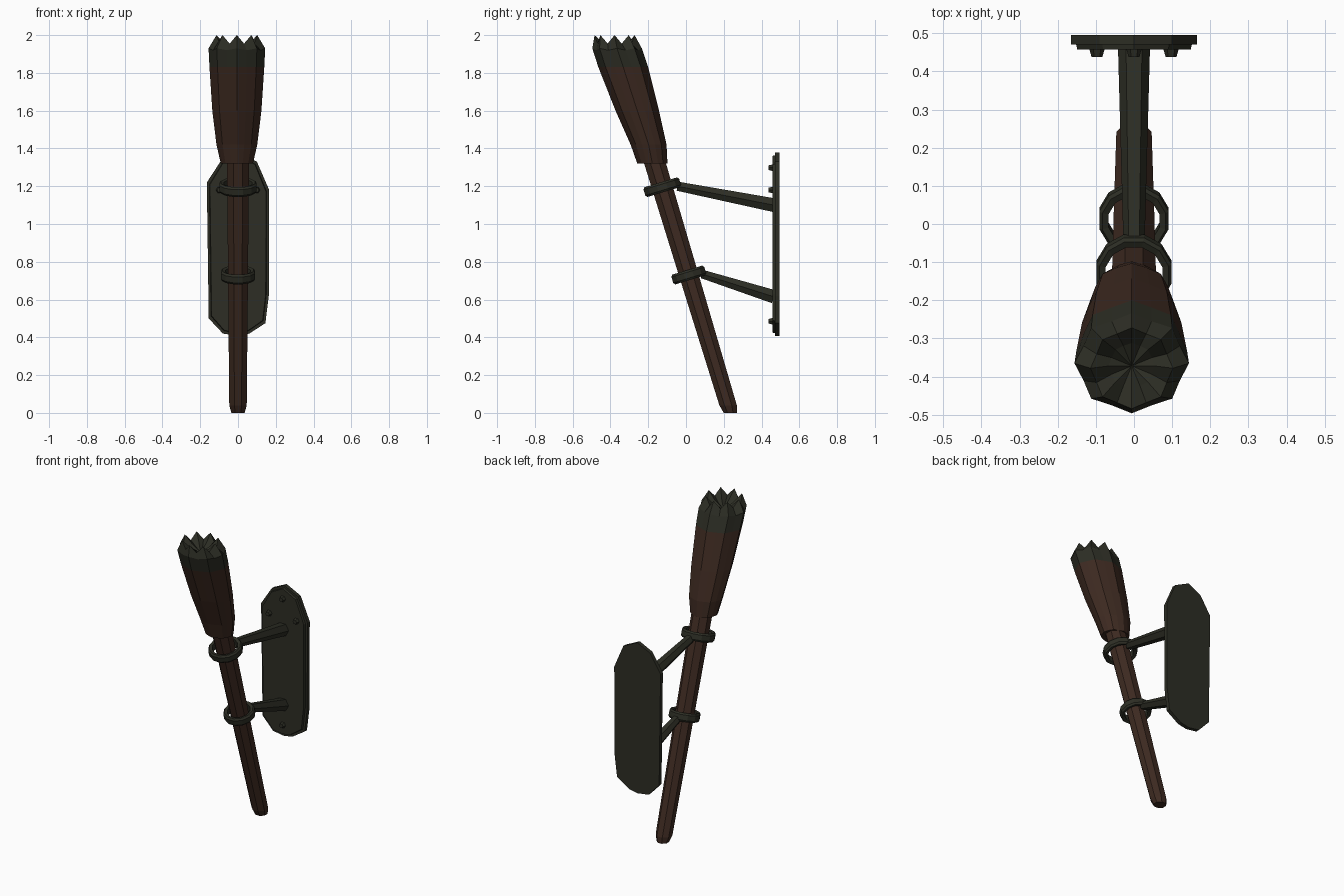
import bpy, bmesh, math
from mathutils import Vector, Matrix

if "Cube" in bpy.data.objects:
    bpy.data.objects.remove(bpy.data.objects["Cube"], do_unlink=True)


def material(name, rgb):
    m = bpy.data.materials.new(name)
    m.use_nodes = True
    m.diffuse_color = (*rgb, 1)
    m.node_tree.nodes["Principled BSDF"].inputs["Base Color"].default_value = (*rgb, 1)
    return m


iron = material("dark_iron", (0.026, 0.027, 0.018))
wood = material("dark_wood", (0.047, 0.023, 0.015))


def finish(name, bm, *mats):
    bmesh.ops.recalc_face_normals(bm, faces=bm.faces)
    mesh = bpy.data.meshes.new(name)
    bm.to_mesh(mesh)
    bm.free()
    for m in mats:
        mesh.materials.append(m)
    obj = bpy.data.objects.new(name, mesh)
    bpy.context.collection.objects.link(obj)
    return obj


def ring(centre, rx, ry, sides, turn=0.0):
    angles = [2 * math.pi * (i + turn) / sides for i in range(sides)]
    return [Vector(centre) + Vector((rx * math.sin(a), -ry * math.cos(a), 0)) for a in angles]


def bridge(bm, rings, closed=False):
    """Skin a list of point rings; cap the ends unless closed into a loop."""
    loops = [[bm.verts.new(p) for p in r] for r in rings]
    n = len(loops[0])
    pairs = list(zip(loops, loops[1:])) + ([(loops[-1], loops[0])] if closed else [])
    for a, b in pairs:
        for i in range(n):
            j = (i + 1) % n
            bm.faces.new((a[i], a[j], b[j], b[i]))
    if not closed:
        bm.faces.new(loops[0])
        bm.faces.new(loops[-1])
    return loops


# Leaning wooden handle
def axis(z):
    return (0, 0.235 - 0.302 * z, z)


bm = bmesh.new()
bridge(bm, [ring(axis(z), r, r, 8, 0.5)
            for z, r in ((0, 0.038), (0.04, 0.05), (0.7, 0.057), (1.36, 0.063))])
finish("handle", bm, wood)

# Lobed torch head with a charred, notched and hollow top
LOBES = 8
sections = [  # z, centre y, half width, half depth, valley ratio, valley drop
    (1.32, -0.178, 0.085, 0.08, 0.97, 0),
    (1.42, -0.198, 0.108, 0.095, 0.95, 0),
    (1.60, -0.258, 0.13, 0.115, 0.94, 0),
    (1.83, -0.332, 0.145, 0.132, 0.93, 0),
    (1.93, -0.365, 0.15, 0.131, 0.91, 0.01),
    (2.00, -0.378, 0.108, 0.106, 0.92, 0.045),
    (1.95, -0.372, 0.06, 0.06, 0.95, 0.02),
]
rings = []
for z, y, rx, ry, ratio, drop in sections:
    centre = Vector((-0.006, y, z))
    pts = ring(centre, rx, ry, LOBES * 2)
    for p in pts[1::2]:
        p.xy = centre.xy + (p.xy - centre.xy) * ratio
        p.z -= drop
    rings.append(pts)
bm = bmesh.new()
loops = bridge(bm, rings)
bmesh.ops.poke(bm, faces=[f for f in bm.faces if len(f.verts) > 4 and f.calc_center_median().z > 1.8])
for v in bm.verts:
    if len(v.link_edges) == LOBES * 2:
        v.co.z -= 0.03
for f in bm.faces:
    f.material_index = 1 if f.calc_center_median().z > 1.83 else 0
finish("torch_head", bm, wood, iron)


# Collars, square to the handle
def collar(name, z, radius):
    profile = [(radius - 0.025, -0.022), (radius - 0.008, -0.027), (radius, -0.016),
               (radius, 0.016), (radius - 0.008, 0.027), (radius - 0.025, 0.022)]
    bm = bmesh.new()
    bridge(bm, [ring((0, 0, h), r, r, 12, 0.5) for r, h in profile], closed=True)
    obj = finish(name, bm, iron)
    obj.matrix_world = Matrix.Translation(axis(z)) @ Matrix.Rotation(math.atan(0.302), 4, "X")


collar("upper_collar", 1.195, 0.102)
collar("lower_collar", 0.73, 0.094)


# Tapered six-sided arms from the plate to the collars
def rod(name, start, end, r1, r2, sides, turn=0.0):
    start, end = Vector(start), Vector(end)
    span = end - start
    bm = bmesh.new()
    bridge(bm, [ring((0, 0, 0), r1, r1, sides, turn), ring((0, 0, span.length), r2, r2, sides, turn)])
    obj = finish(name, bm, iron)
    obj.matrix_world = Matrix.Translation(start) @ span.to_track_quat("Z", "X").to_matrix().to_4x4()


rod("upper_arm", (0, -0.045, 1.2), (0, 0.465, 1.1), 0.028, 0.042, 6)
rod("lower_arm", (0, 0.085, 0.735), (0, 0.465, 0.615), 0.026, 0.041, 6)

# Wall plate: a full back layer and a slightly smaller front layer
outline = [(-0.165, 1.22), (-0.09, 1.335), (0.0, 1.378), (0.1, 1.33), (0.165, 1.18),
           (0.163, 0.62), (0.145, 0.475), (0.06, 0.42), (0.0, 0.408), (-0.08, 0.42),
           (-0.155, 0.5)]


def layer(y, scale_x, scale_z):
    return [Vector((x * scale_x, y, 0.89 + (z - 0.89) * scale_z)) for x, z in outline]


bm = bmesh.new()
bridge(bm, [layer(0.495, 1, 1), layer(0.471, 1, 1), layer(0.471, 0.92, 0.97), layer(0.457, 0.9, 0.965)])
finish("wall_plate", bm, iron)

# Studs
for i, (x, z) in enumerate(((0, 1.298), (-0.097, 1.18), (0.097, 1.18), (0, 0.485))):
    rod(f"stud_{i + 1}", (x, 0.462, z), (x, 0.437, z), 0.021, 0.014, 6)
